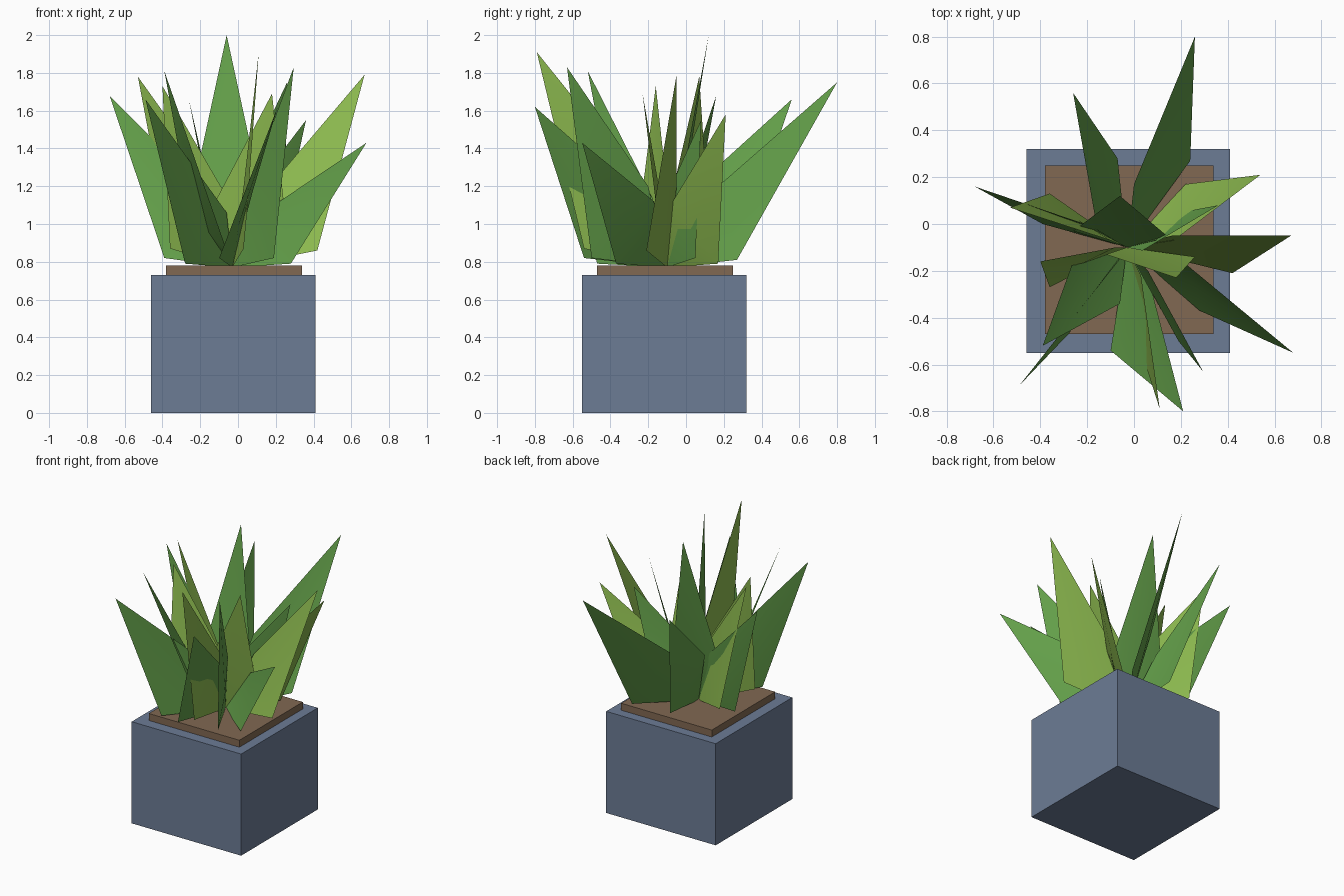
import bpy
from mathutils import Vector

if "Cube" in bpy.data.objects:
    bpy.data.objects.remove(bpy.data.objects["Cube"])


def material(name, rgb):
    m = bpy.data.materials.new(name)
    m.diffuse_color = (*rgb, 1)
    m.use_nodes = True
    m.node_tree.nodes["Principled BSDF"].inputs["Base Color"].default_value = m.diffuse_color
    return m


def box(name, lo, hi, mat):
    lo, hi = Vector(lo), Vector(hi)
    bpy.ops.mesh.primitive_cube_add(size=1, location=(lo + hi) / 2)
    ob = bpy.context.object
    ob.name = name
    ob.scale = hi - lo
    bpy.ops.object.transform_apply(location=False, rotation=False, scale=True)
    ob.data.materials.append(mat)
    return ob


# square pot and the slab of soil on it
box("pot", (-0.46, -0.55, 0), (0.41, 0.32, 0.73), material("pot_blue", (0.15, 0.2, 0.3)))
box("soil", (-0.38, -0.47, 0.73), (0.34, 0.25, 0.78), material("soil_brown", (0.22, 0.14, 0.085)))

greens = [material("leaf_green", (0.13, 0.36, 0.07)),
          material("leaf_lime", (0.27, 0.5, 0.08))]
BASE = Vector((-0.03, -0.10, 0.77))
count = 0


def leaf(tip, low, high=None, lime=False, flip=False):
    """Pointed blade: root, two shoulders, a slightly raised midrib, tip."""
    global count
    count += 1
    tip, low = Vector(tip), Vector(low)
    span = tip - BASE
    if high is None:
        # mirror the low shoulder across the bent centre line
        centre = BASE + Vector((0.38 * span.x, 0.38 * span.y, 0.26 * span.z))
        high = 2 * centre - low
    high = Vector(high)
    normal = (high - low).cross(span).normalized()
    if normal.z > 0:
        normal = -normal
    rib = (low + high) / 2 + 0.015 * normal
    faces = [(0, 1, 4), (1, 3, 4), (3, 2, 4), (2, 0, 4)]
    mesh = bpy.data.meshes.new(f"leaf_{count}")
    if ((low - BASE).cross(rib - BASE).dot(normal) < 0) != flip:
        faces = [f[::-1] for f in faces]
    mesh.from_pydata([BASE, low, high, tip, rib], [], faces)
    mesh.shade_smooth()
    mesh.materials.append(greens[lime])
    ob = bpy.data.objects.new(mesh.name, mesh)
    bpy.context.collection.objects.link(ob)


# left side leaves
leaf((-0.68, 0.16, 1.68), (-0.39, 0.00, 0.82), (-0.18, -0.01, 1.18))
leaf((-0.53, 0.07, 1.78), (-0.36, 0.13, 0.88), (-0.10, -0.07, 1.18), lime=True)
leaf((-0.40, -0.16, 1.73), (-0.36, -0.27, 0.87), (-0.08, -0.10, 1.18), lime=True)
# front left leaves
leaf((-0.39, -0.52, 1.81), (-0.06, -0.34, 0.86), (-0.26, -0.16, 1.10))
leaf((-0.49, -0.69, 1.66), (-0.28, -0.47, 0.79), (-0.06, -0.15, 1.06))
# back leaves
leaf((-0.26, 0.56, 1.66), (-0.07, 0.28, 0.83))
leaf((-0.06, 0.12, 2.00), (-0.26, -0.03, 1.08), (0.14, -0.05, 1.08))
leaf((0.26, 0.80, 1.75), (0.24, 0.27, 0.81), (0.00, 0.17, 1.20))
# front leaves
leaf((0.11, -0.79, 1.91), (0.03, -0.54, 0.87), (0.03, -0.22, 1.20), lime=True)
leaf((0.21, -0.80, 1.62), (-0.10, -0.54, 0.82), (0.08, -0.30, 1.18), flip=True)
leaf((0.295, -0.63, 1.83), (0.19, -0.50, 0.82), (0.06, -0.20, 1.20))
# right side leaves
leaf((0.18, -0.23, 1.69), (0.26, -0.14, 0.95), (-0.12, -0.13, 1.12), lime=True, flip=True)
leaf((0.67, -0.05, 1.79), (0.42, -0.21, 0.86), (0.16, -0.05, 1.19), lime=True)
leaf((0.68, -0.55, 1.43), (0.28, -0.37, 0.79), (0.22, -0.17, 1.12))
leaf((0.54, 0.21, 1.58), (0.22, 0.17, 0.79), (0.17, -0.07, 1.12), lime=True, flip=True)
leaf((0.36, 0.08, 1.55), (0.20, 0.05, 0.82))
